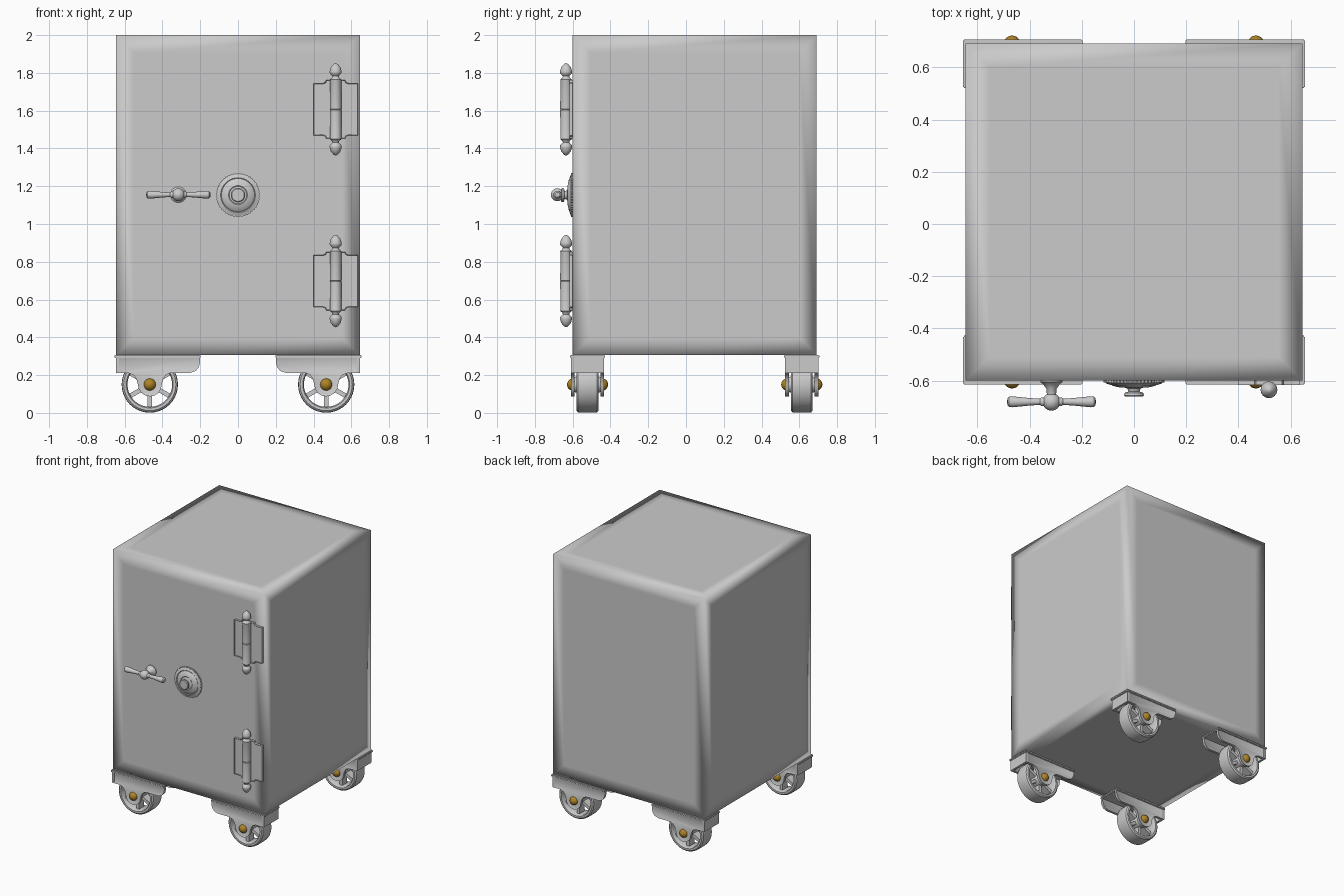
import bpy, bmesh
from math import pi, sin, cos, radians
from mathutils import Matrix, Vector

cube = bpy.data.objects.get("Cube")
if cube:
    bpy.data.objects.remove(cube, do_unlink=True)


def material(name, color):
    m = bpy.data.materials.new(name)
    m.use_nodes = True
    m.diffuse_color = (*color, 1)
    m.node_tree.nodes["Principled BSDF"].inputs["Base Color"].default_value = (*color, 1)
    return m


STEEL = material("grey_steel", (0.6, 0.6, 0.6))
BRASS = material("brass", (0.42, 0.23, 0.02))
FORWARD = Matrix.Rotation(pi / 2, 4, 'X')     # local z points to the front
SIDEWAYS = Matrix.Rotation(pi / 2, 4, 'Y')    # local z points to +x
UPRIGHT = Matrix.Identity(4)


def finish(name, bm, mat=STEEL, angle=40):
    bmesh.ops.recalc_face_normals(bm, faces=bm.faces)
    mesh = bpy.data.meshes.new(name)
    bm.to_mesh(mesh)
    bm.free()
    mesh.materials.append(mat)
    ob = bpy.data.objects.new(name, mesh)
    bpy.context.collection.objects.link(ob)
    bpy.ops.object.select_all(action='DESELECT')
    ob.select_set(True)
    bpy.context.view_layer.objects.active = ob
    bpy.ops.object.shade_smooth_by_angle(angle=radians(angle))
    return ob


def lathe(name, profile, loc, turn=UPRIGHT, closed=False, steps=32, mat=STEEL):
    """Spin (radius, height) points about local z."""
    bm = bmesh.new()
    vs = [bm.verts.new((r, 0, h)) for r, h in profile]
    pairs = list(zip(vs, vs[1:])) + ([(vs[-1], vs[0])] if closed else [])
    es = [bm.edges.new(p) for p in pairs]
    bmesh.ops.spin(bm, geom=vs + es, cent=(0, 0, 0), axis=(0, 0, 1),
                   angle=2 * pi, steps=steps)
    bmesh.ops.remove_doubles(bm, verts=bm.verts, dist=1e-5)
    bm.transform(Matrix.Translation(loc) @ turn)
    return finish(name, bm, mat)


def plate(name, outline, loc, thick, rim=0):
    """Extrude an (x, z) outline along y, optionally with a raised rim."""
    bm = bmesh.new()
    f = bm.faces.new([bm.verts.new((x, -thick / 2, z)) for x, z in outline])
    ext = bmesh.ops.extrude_face_region(bm, geom=[f], use_keep_orig=True)
    moved = [g for g in ext["geom"] if isinstance(g, bmesh.types.BMVert)]
    bmesh.ops.translate(bm, verts=moved, vec=(0, thick, 0))
    bmesh.ops.recalc_face_normals(bm, faces=bm.faces)
    if rim:
        caps = [g for g in bm.faces if abs(g.normal.y) > 0.9]
        bmesh.ops.inset_individual(bm, faces=caps, thickness=rim, depth=-0.004)
    bm.transform(Matrix.Translation(loc))
    return finish(name, bm)


def box(name, lo, hi, bevel=0):
    bm = bmesh.new()
    bmesh.ops.create_cube(bm, size=1)
    lo, hi = Vector(lo), Vector(hi)
    bm.transform(Matrix.Translation((lo + hi) / 2) @ Matrix.Diagonal((*(hi - lo), 1)))
    if bevel:
        bmesh.ops.bevel(bm, geom=bm.edges[:], offset=bevel, segments=2, affect='EDGES')
    return finish(name, bm)


# Cabinet: softly shaded box with a flat panel on every face
MID = 0.046
bm = bmesh.new()
bmesh.ops.create_cube(bm, size=1)
bm.transform(Matrix.Translation((0, MID, 1.153)) @ Matrix.Diagonal((1.29, 1.292, 1.694, 1)))
panels = bm.faces[:]
bmesh.ops.inset_individual(bm, faces=panels, thickness=0.13, depth=0)
borders = list({e for f in panels for e in f.edges})
bmesh.ops.split_edges(bm, edges=borders)
finish("cabinet", bm, angle=180)

# Combination dial with a knurled edge and knob
DIAL = (0, -0.6, 1.153)
teeth = [((0.117 if i % 2 else 0.112) * cos(i * pi / 48),
          (0.117 if i % 2 else 0.112) * sin(i * pi / 48)) for i in range(96)]
plate("dial_flange", teeth, (0, -0.602, 1.153), 0.012)
lathe("dial_knob", [(0.11, 0), (0.11, 0.009), (0.092, 0.016), (0.088, 0.013), (0.082, 0.02),
                    (0.05, 0.027), (0.046, 0.024), (0.025, 0.03), (0.021, 0.042), (0.036, 0.047),
                    (0.038, 0.056), (0.033, 0.061), (0, 0.061)], DIAL, FORWARD, steps=48)

# Door handle: stem, hub and two flared grips
HX = -0.316
lathe("handle_stem", [(0.042, 0), (0.042, 0.006), (0.034, 0.012), (0.02, 0.03), (0.017, 0.06),
                      (0, 0.07)], (HX, -0.6, 1.155), FORWARD)
hub = [(0.034 * sin(i * pi / 12), -0.034 * cos(i * pi / 12)) for i in range(13)]
lathe("handle_hub", hub, (HX, -0.681, 1.155), FORWARD)
grip = [(0.017, 0.02), (0.017, 0.038), (0.012, 0.044), (0.014, 0.08), (0.021, 0.15),
        (0.02, 0.162), (0.013, 0.169), (0, 0.17)]
for side, s in (("left", 1), ("right", -1)):
    lathe("handle_grip_" + side, [(r, s * h) for r, h in grip], (HX, -0.681, 1.155), SIDEWAYS, steps=24)

# Hinges: notched leaves, split barrel and pointed finials
half_leaf = [(0.0, 0.155), (0.05, 0.155), (0.055, 0.143), (0.068, 0.138), (0.118, 0.138)]
leaf = half_leaf + [(x, -z) for x, z in reversed(half_leaf)]
leaf += [(-x, z) for x, z in reversed(leaf) if x > 0]
finial = [(0.03, 0.155), (0.031, 0.158), (0.019, 0.168), (0.017, 0.176), (0.031, 0.19),
          (0.032, 0.2), (0.026, 0.222), (0.011, 0.24), (0, 0.245)]
barrel = [(0.031, 0.155), (0.031, 0.003), (0.028, 0), (0.031, -0.003), (0.031, -0.155)]
pin = finial[::-1] + barrel[1:-1] + [(r, -h) for r, h in finial]
leaf = [p for i, p in enumerate(leaf) if p[0] != 0]
for label, z in (("upper", 1.607), ("lower", 0.698)):
    plate(label + "_hinge_leaf", leaf, (0.517, -0.607, z), 0.02, rim=0.004)
    lathe(label + "_hinge_pin", pin, (0.517, -0.635, z), steps=24)

# Caster parts, drawn around the axle with +x pointing outward
AXLE = 0.15
lobe = [(0.063 * cos(a * pi / 8), AXLE - 0.063 * sin(a * pi / 8)) for a in range(9)]
fork = [(0.18, 0.3), (0.18, 0.21), (0.11, 0.21), (0.085, 0.2), (0.07, 0.178)] + lobe
fork += [(-0.07, 0.178), (-0.085, 0.2), (-0.11, 0.212), (-0.215, 0.212), (-0.243, 0.222),
         (-0.26, 0.243), (-0.267, 0.27), (-0.267, 0.3)]
tyre = [(0.118, -0.05), (0.124, -0.058), (0.138, -0.058), (0.147, -0.05), (0.149, -0.03)]
tyre += [(r, -h) for r, h in reversed(tyre)]
wheel_hub = [(0, -0.068), (0.04, -0.068), (0.045, -0.05), (0.045, 0.05), (0.04, 0.068), (0, 0.068)]
dome = [(0.033 * sin(i * pi / 10), -0.033 * cos(i * pi / 10)) for i in range(11)]


def caster(label, sx, sy):
    cx, cy = sx * 0.467, MID + sy * 0.567
    centre = (cx, cy, AXLE)
    out = [(sx * x, z) for x, z in fork]
    for where, d in (("outer", 1), ("inner", -1)):
        y = cy + d * sy * 0.078
        plate(f"{label}_{where}_fork", out, (cx, y, 0), 0.02, rim=0.008)
        lathe(f"{label}_{where}_axle_cap", dome, (cx, cy + d * sy * 0.076, AXLE),
              FORWARD, steps=20, mat=BRASS)
    # Mounting plate with a small lip, and the closed outer end
    xs = sorted((cx + sx * 0.188, cx - sx * 0.269))
    box(label + "_mounting_plate", (xs[0], cy - 0.093, 0.29), (xs[1], cy + 0.093, 0.307), 0.004)
    xs = sorted((cx + sx * 0.162, cx + sx * 0.18))
    box(label + "_end_plate", (xs[0], cy - 0.086, 0.21), (xs[1], cy + 0.086, 0.295))
    # Spoked wheel
    lathe(label + "_tyre", tyre, centre, FORWARD, closed=True, steps=40)
    lathe(label + "_hub", wheel_hub, centre, FORWARD, steps=24)
    bm = bmesh.new()
    for i in range(6):
        made = bmesh.ops.create_cube(bm, size=1)["verts"]
        turn = Matrix.Rotation(i * pi / 3 + pi / 6, 4, 'Y')
        size = Matrix.Diagonal((0.09, 0.06, 0.024, 1))
        bmesh.ops.transform(bm, verts=made, matrix=Matrix.Translation(centre) @ turn
                            @ Matrix.Translation((0.078, 0, 0)) @ size)
    finish(label + "_spokes", bm)


for depth, sy in (("front", -1), ("back", 1)):
    for side, sx in (("left", 1), ("right", -1)):
        caster(f"{depth}_{side}_caster", sx, sy)
